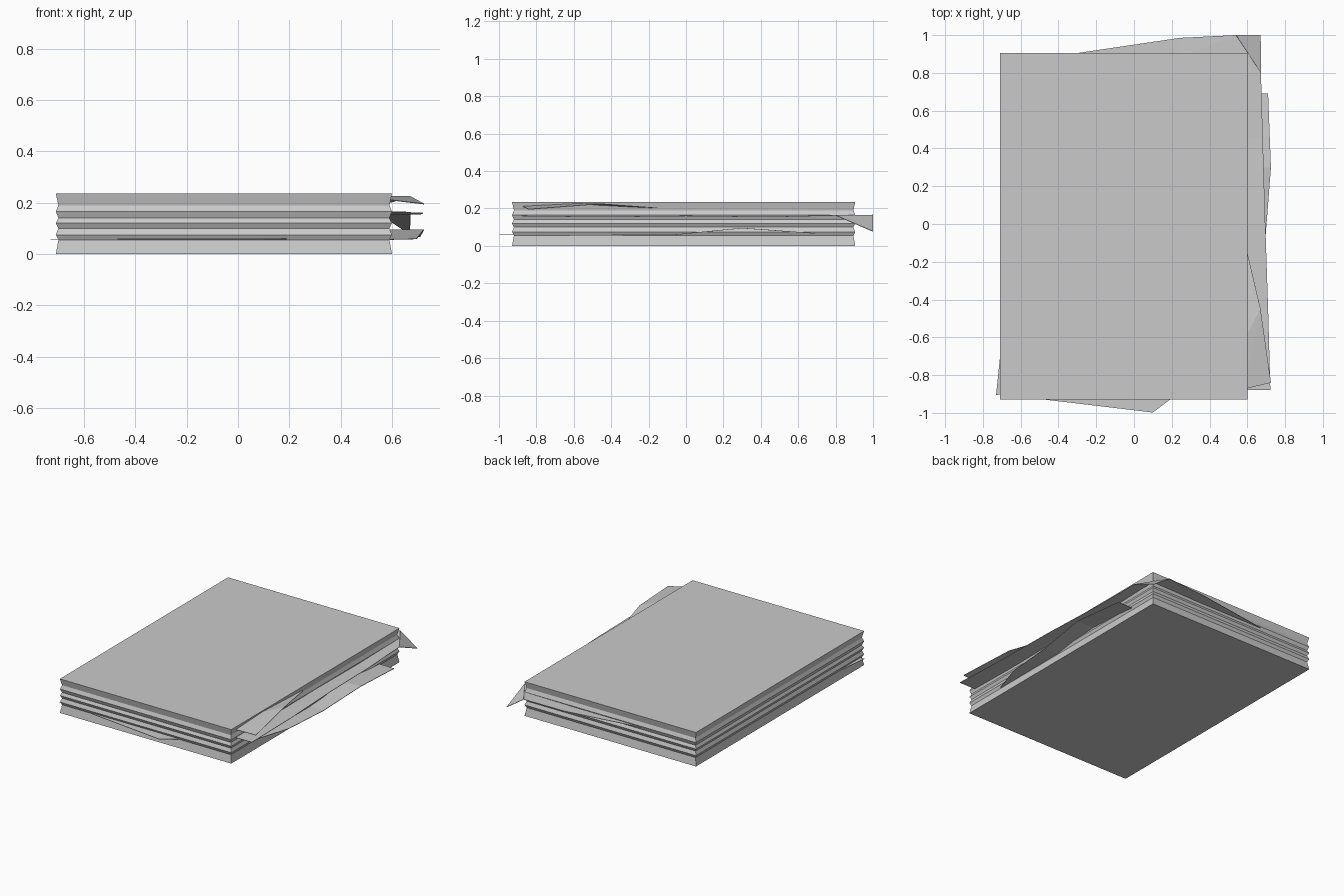
import bpy
import bmesh

cube = bpy.data.objects.get("Cube")
if cube:
    bpy.data.objects.remove(cube, do_unlink=True)

paper = bpy.data.materials.new("grey_paper")
paper.use_nodes = True
GREY = (0.59, 0.59, 0.59, 1)
paper.diffuse_color = GREY
paper.node_tree.nodes["Principled BSDF"].inputs["Base Color"].default_value = GREY


def finish(name, bm):
    bmesh.ops.recalc_face_normals(bm, faces=bm.faces)
    mesh = bpy.data.meshes.new(name)
    bm.to_mesh(mesh)
    bm.free()
    mesh.materials.append(paper)
    obj = bpy.data.objects.new(name, mesh)
    bpy.context.collection.objects.link(obj)
    return obj


def loose_sheet(name, inner, outer):
    """Strip of thin paper between a tucked-in edge and a free edge."""
    bm = bmesh.new()
    a = [bm.verts.new(p) for p in inner]
    b = [bm.verts.new(p) for p in outer]
    for i in range(len(a) - 1):
        bm.faces.new((a[i], b[i], b[i + 1]))
        bm.faces.new((a[i], b[i + 1], a[i + 1]))
    obj = finish(name, bm)
    mod = obj.modifiers.new("thickness", "SOLIDIFY")
    mod.thickness = 0.003
    mod.offset = 0
    return obj


def right_sheet(name, outer):
    loose_sheet(name, [(0.58, y, z) for x, y, z in outer], outer)


# Main stack: rectangular rings with shallow grooves between the bundles
bm = bmesh.new()
rings = []
for i, z in enumerate((0, 0.055, 0.075, 0.10, 0.12, 0.14, 0.165, 0.19, 0.235)):
    d = 0.01 * (i % 2)
    x0, x1, y0, y1 = -0.71 + d, 0.60 - d, -0.93 + d, 0.905 - d
    rings.append([bm.verts.new((x, y, z))
                  for x, y in ((x0, y0), (x1, y0), (x1, y1), (x0, y1))])
for low, high in zip(rings, rings[1:]):
    for i in range(4):
        j = (i + 1) % 4
        bm.faces.new((low[i], low[j], high[j], high[i]))
bm.faces.new(rings[0][::-1])
bm.faces.new(rings[-1])
finish("paper_stack", bm)

# Upper sheet, drooping out near the front of the +x side
loose_sheet("upper_loose_sheet",
            [(0.58, -0.875, 0.212), (0.58, -0.62, 0.225), (0.58, -0.15, 0.203)],
            [(0.725, -0.84, 0.195), (0.67, -0.45, 0.225), (0.60, -0.15, 0.203)])

# Middle sheet, running along the whole +x side
right_sheet("middle_loose_sheet",
            [(0.722, -0.88, 0.16), (0.71, -0.45, 0.155), (0.695, 0, 0.16),
             (0.682, 0.45, 0.155), (0.672, 0.80, 0.163)])

# Its back edge, ending at the fold line of the corner
loose_sheet("middle_sheet_back",
            [(-0.30, 0.88, 0.158), (0.24, 0.88, 0.158),
             (0.54, 0.88, 0.162), (0.58, 0.80, 0.163)],
            [(-0.30, 0.905, 0.158), (0.24, 0.985, 0.158),
             (0.54, 1.0, 0.165), (0.672, 0.80, 0.163)])

# Corner folded downwards
loose_sheet("middle_sheet_folded_corner",
            [(0.54, 1.0, 0.165), (0.672, 0.80, 0.163)],
            [(0.67, 1.0, 0.077), (0.672, 0.80, 0.163)])

# Lower sheet, bulging out toward the back of the +x side
right_sheet("lower_loose_sheet",
            [(0.60, -0.62, 0.057), (0.67, -0.40, 0.058), (0.697, -0.06, 0.06),
             (0.725, 0.30, 0.095), (0.71, 0.69, 0.067)])

# Lower sheet, front edge and -x corner
loose_sheet("lower_sheet_front",
            [(-0.47, -0.90, 0.059), (0.10, -0.90, 0.059), (0.19, -0.90, 0.059)],
            [(-0.47, -0.93, 0.059), (0.10, -0.998, 0.059), (0.19, -0.93, 0.059)])
loose_sheet("lower_sheet_corner",
            [(-0.68, -0.90, 0.058), (-0.68, -0.71, 0.058)],
            [(-0.73, -0.905, 0.058), (-0.71, -0.71, 0.058)])
